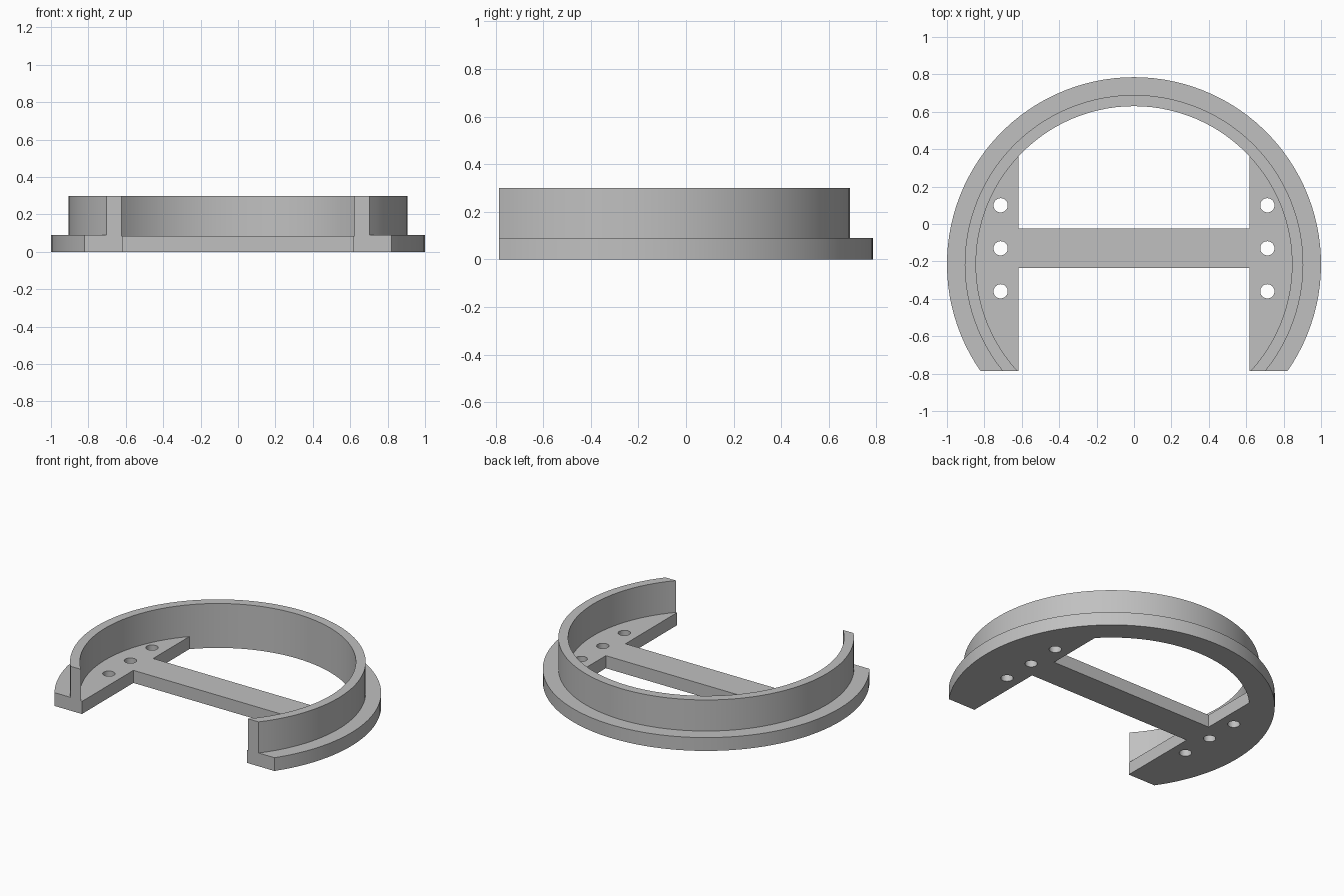
import bpy, bmesh, math

cube = bpy.data.objects.get("Cube")
if cube:
    bpy.data.objects.remove(cube, do_unlink=True)

CY = -0.215            # centre of all the arcs
FRONT = -0.785         # flat front cut
R_IN, R_WALL, R_OUT = 0.845, 0.905, 1.0
FLANGE_H, PLATE_H, WALL_H = 0.09, 0.085, 0.3
SIDE_X = 0.617         # inner edge of the side plates
BAR_Y = (-0.235, -0.025)
SEGMENTS = 80

grey = bpy.data.materials.new("plain grey")
grey.use_nodes = True
colour = (0.53, 0.53, 0.53, 1)
grey.diffuse_color = colour
grey.node_tree.nodes["Principled BSDF"].inputs["Base Color"].default_value = colour


def make_object(name, bm):
    bmesh.ops.recalc_face_normals(bm, faces=bm.faces)
    mesh = bpy.data.meshes.new(name)
    bm.to_mesh(mesh)
    bm.free()
    mesh.materials.append(grey)
    obj = bpy.data.objects.new(name, mesh)
    bpy.context.collection.objects.link(obj)
    return obj


def smooth(obj):
    bpy.ops.object.select_all(action='DESELECT')
    obj.select_set(True)
    bpy.context.view_layer.objects.active = obj
    bpy.ops.object.shade_smooth_by_angle(angle=math.radians(30))


def arc(radius, start, end, steps):
    angles = [start + (end - start) * i / steps for i in range(steps + 1)]
    return [(radius * math.cos(a), CY + radius * math.sin(a)) for a in angles]


def front_angle(radius):
    return math.asin((FRONT - CY) / radius)


# Stepped rim: an L profile swept round the arc, ending on the flat front cut
profile = [(R_IN, 0), (R_OUT, 0), (R_OUT, FLANGE_H), (R_WALL, FLANGE_H),
           (R_WALL, WALL_H), (R_IN, WALL_H)]
bm = bmesh.new()
rails = []
for r, z in profile:
    a = front_angle(r)
    rails.append([bm.verts.new((x, y, z)) for x, y in arc(r, a, math.pi - a, SEGMENTS)])
for k, rail in enumerate(rails):
    nxt = rails[(k + 1) % len(rails)]
    for i in range(SEGMENTS):
        bm.faces.new((rail[i], rail[i + 1], nxt[i + 1], nxt[i]))
for end in (0, -1):
    bm.faces.new([rail[end] for rail in rails])
smooth(make_object("stepped_rim", bm))

# H-shaped plate: two side plates joined by a cross bar
r = R_IN + 0.001
half = [(SIDE_X, BAR_Y[0]), (SIDE_X, FRONT)]
half += arc(r, front_angle(r), math.acos(SIDE_X / r), 40)
half += [(SIDE_X, BAR_Y[1])]
outline = half + [(-x, y) for x, y in reversed(half)]
bm = bmesh.new()
face = bm.faces.new([bm.verts.new((x, y, 0)) for x, y in outline])
top = bmesh.ops.extrude_face_region(bm, geom=[face])["geom"]
bmesh.ops.translate(bm, vec=(0, 0, PLATE_H),
                    verts=[v for v in top if isinstance(v, bmesh.types.BMVert)])
plate = make_object("cross_plate", bm)

# Screw holes through the side plates
bm = bmesh.new()
for side in (-1, 1):
    for y in (-0.36, -0.13, 0.1):
        new = bmesh.ops.create_cone(bm, cap_ends=True, segments=32,
                                    radius1=0.038, radius2=0.038, depth=0.4)["verts"]
        bmesh.ops.translate(bm, verts=new, vec=(side * 0.713, y, 0))
cutter = make_object("hole_cutter", bm)
cutter.hide_render = True
cutter.hide_set(True)
cut = plate.modifiers.new("screw holes", 'BOOLEAN')
cut.operation = 'DIFFERENCE'
cut.solver = 'EXACT'
cut.object = cutter

# Bake the holes and drop the cutter
bpy.ops.object.select_all(action='DESELECT')
plate.select_set(True)
bpy.context.view_layer.objects.active = plate
bpy.ops.object.modifier_apply(modifier=cut.name)
bpy.data.objects.remove(cutter, do_unlink=True)
smooth(plate)
